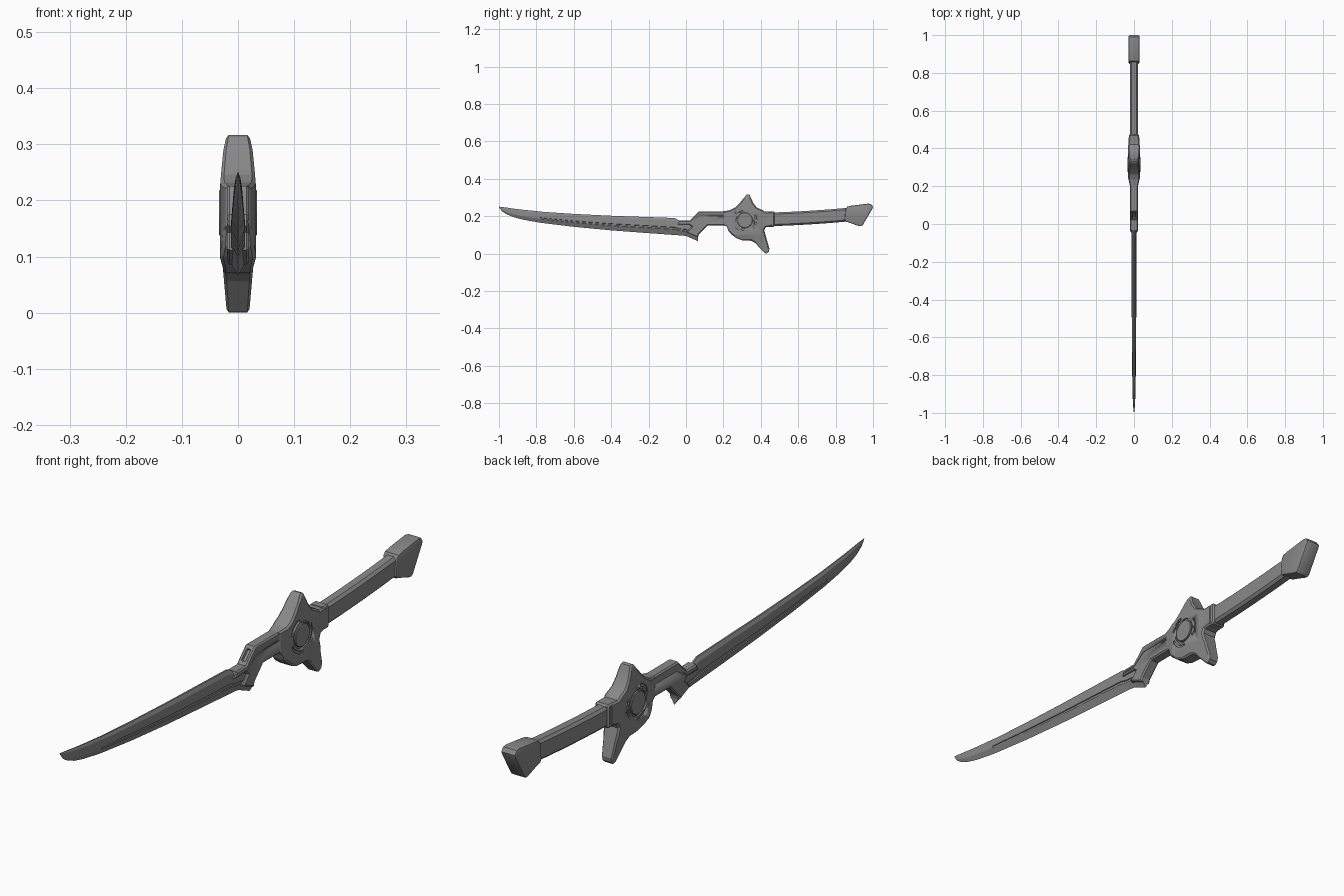
import bpy, bmesh
from math import radians, pi, cos, sin
from mathutils import Matrix, Vector

if "Cube" in bpy.data.objects:
    bpy.data.objects.remove(bpy.data.objects["Cube"])

steel = bpy.data.materials.new('dark_steel')
steel.diffuse_color = (.25, .25, .25, 1)
steel.use_nodes = True
steel.node_tree.nodes["Principled BSDF"].inputs["Base Color"].default_value = steel.diffuse_color


def finish(name, bm, angle=20):
    bmesh.ops.recalc_face_normals(bm, faces=bm.faces)
    me = bpy.data.meshes.new(name)
    bm.to_mesh(me)
    bm.free()
    me.materials.append(steel)
    ob = bpy.data.objects.new(name, me)
    bpy.context.collection.objects.link(ob)
    bpy.ops.object.select_all(action='DESELECT')
    ob.select_set(True)
    bpy.context.view_layer.objects.active = ob
    bpy.ops.object.shade_smooth_by_angle(angle=radians(angle))
    return ob


def bevel_rims(bm, offset, segments):
    """Bevel the edges that run around the left and right faces."""
    rim = [e for e in bm.edges if abs(e.verts[0].co.x - e.verts[1].co.x) < 1e-6]
    bmesh.ops.bevel(bm, geom=rim, offset=offset, segments=segments,
                    profile=0.5, affect='EDGES', clamp_overlap=True)


def plate_mesh(profile, x0, x1, bevel=0, segments=1):
    """Extrude a (y, z) outline across x and chamfer its two rims."""
    bm = bmesh.new()
    face = bm.faces.new([bm.verts.new((x0, y, z)) for y, z in profile])
    ext = bmesh.ops.extrude_face_region(bm, geom=[face])
    verts = [g for g in ext['geom'] if isinstance(g, bmesh.types.BMVert)]
    bmesh.ops.translate(bm, verts=verts, vec=(x1 - x0, 0, 0))
    bmesh.ops.recalc_face_normals(bm, faces=bm.faces)
    if bevel:
        bevel_rims(bm, bevel, segments)
    return bm


def lerp(knots, t):
    if t <= knots[0][0]:
        return knots[0][1]
    for (a, u), (b, v) in zip(knots, knots[1:]):
        if t <= b:
            return u + (v - u) * (t - a) / (b - a)
    return knots[-1][1]


def cut(ob, cutter):
    cutter.hide_render = True
    mod = ob.modifiers.new('cut', 'BOOLEAN')
    mod.operation = 'DIFFERENCE'
    mod.solver = 'EXACT'
    mod.object = cutter
    bpy.context.view_layer.objects.active = ob
    bpy.ops.object.modifier_apply(modifier=mod.name)
    bpy.data.objects.remove(cutter)


HUB = (0.315, 0.178)


def arc(r, a, b, n):
    return [(HUB[0] + r * cos(radians(a + (b - a) * i / n)),
             HUB[1] + r * sin(radians(a + (b - a) * i / n))) for i in range(n + 1)]


# Blade: stations of (y, top z, edge z, width factor, groove depth factor)
stations = [(-1, .251, .248, .05, 0), (-.985, .249, .227, .22, 0), (-.96, .246, .21, .4, 0),
            (-.92, .24, .194, .55, 0), (-.87, .234, .181, .65, 0), (-.78, .225, .165, .78, 0),
            (-.765, .223, .163, .79, 1), (-.6, .212, .143, .9, 1), (-.4, .202, .124, 1, 1),
            (-.2, .195, .109, 1, 1), (-.06, .19, .099, 1, 1), (-.03, .175, .097, 1, 1),
            (.0, .172, .094, 1, 1), (.065, .13, .066, 1, 1)]
section = [(1, .003, 0), (.85, .010, 0), (.46, .0125, 0), (.44, .0125, .003),
           (.35, .0125, .003), (.33, .0125, 0)]
bm = bmesh.new()
rings = []
for y, top, low, w, g in stations:
    half = [((x - d * g) * w, low + (top - low) * t) for t, x, d in section]
    pts = half + [(0, low)] + [(-x, z) for x, z in reversed(half)]
    rings.append([bm.verts.new((x, y, z)) for x, z in pts])
for a, b in zip(rings, rings[1:]):
    for i in range(len(a)):
        j = (i + 1) % len(a)
        bm.faces.new((a[i], a[j], b[j], b[i]))
bm.faces.new(rings[0])
bm.faces.new(rings[-1])
finish('blade', bm, 15)

# Cranked neck between blade and guard
neck_outline = [(-.035, .176), (.02, .176), (.07, .226), (.24, .226), (.24, .15), (.115, .15),
                (.068, .102), (.064, .085), (.0, .112), (.03, .143), (.018, .154), (-.045, .154)]
neck = finish('neck', plate_mesh(neck_outline, -.02, .02, .005))
groove = [(-.06, .165), (.026, .165), (.075, .2), (.2, .2), (.2, .195), (.078, .195),
          (.029, .16), (-.06, .16)]
for s in (-1, 1):
    cut(neck, finish('groove_cutter', plate_mesh(groove, s * .018, s * .03)))
bm = bmesh.new()
bmesh.ops.create_cube(bm, size=1, matrix=Matrix.Translation((0, .045, .201))
                      @ Matrix.Rotation(pi / 4, 4, 'X') @ Matrix.Diagonal((.016, .045, .02, 1)))
bmesh.ops.bevel(bm, geom=bm.edges[:], offset=.005, segments=2, profile=.5, affect='EDGES')
cut(neck, finish('slot_cutter', bm))

# Star-shaped guard, thinner toward its points
star = [(.2, .226), (.235, .232), (.262, .246), (.285, .268), (.322, .313), (.33, .317),
        (.34, .314), (.36, .27), (.378, .247), (.41, .232), (.42, .224), (.455, .224), (.462, .217),
        (.462, .152), (.455, .145), (.425, .14), (.418, .125), (.446, .026), (.443, .01),
        (.432, 0), (.42, .003), (.37, .056), (.35, .068), (.3, .071), (.27, .082),
        (.245, .1), (.228, .118), (.218, .145), (.2, .15)]
z_width = [(0, .02), (.08, .027), (.1, .0325), (.22, .0325), (.25, .03), (.29, .026), (.317, .02)]
y_width = [(.2, .021), (.25, .0325), (.4, .0325), (.43, .029), (.462, .029)]
bm = plate_mesh(star, -.0325, .0325, .006)
for axis, knots in (((0, 0, 1), z_width), ((0, 1, 0), y_width)):
    for t, _ in knots[1:-1]:
        bmesh.ops.bisect_plane(bm, geom=bm.verts[:] + bm.edges[:] + bm.faces[:],
                               plane_co=Vector(axis) * t, plane_no=axis)
for v in bm.verts:
    v.co.x *= min(lerp(z_width, v.co.z), lerp(y_width, v.co.y)) / .0325
guard = finish('star_guard', bm, 15)

# Round recess, arc pockets and raised boss on each side
for s in (-1, 1):
    cut(guard, finish('recess_cutter', plate_mesh(arc(.047, 0, 348.75, 31), s * .027, s * .05)))
    for a, b in ((105, 165), (200, 275), (320, 385)):
        pocket = arc(.063, a, b, 8) + arc(.055, b, a, 8)
        cut(guard, finish('pocket_cutter', plate_mesh(pocket, s * .028, s * .05)))
    finish('hub_boss', plate_mesh(arc(.041, 0, 348.75, 31), s * .015, s * .034, .002))

# Handle, gently curved
n = 8
top = [(.44 + .43 * i / n, .219 + .012 * i / n + .014 * (i / n) ** 2) for i in range(n + 1)]
low = [(y, z - .073) for y, z in reversed(top)]
finish('handle', plate_mesh(top + low, -.022, .022, .009))

# Collar where the handle meets the guard
collar = [(.44, .226), (.468, .226), (.474, .22), (.474, .149), (.468, .143), (.44, .143)]
finish('collar', plate_mesh(collar, -.027, .027, .005))

# Flared pommel
pommel = [(.862, .251), (.885, .256), (.975, .267), (.99, .264), (1.0, .25), (.997, .24),
          (.945, .152), (.935, .146), (.925, .147), (.87, .166), (.855, .17), (.848, .18),
          (.854, .24)]
finish('pommel', plate_mesh(pommel, -.0285, .0285, .006, 2), 30)
